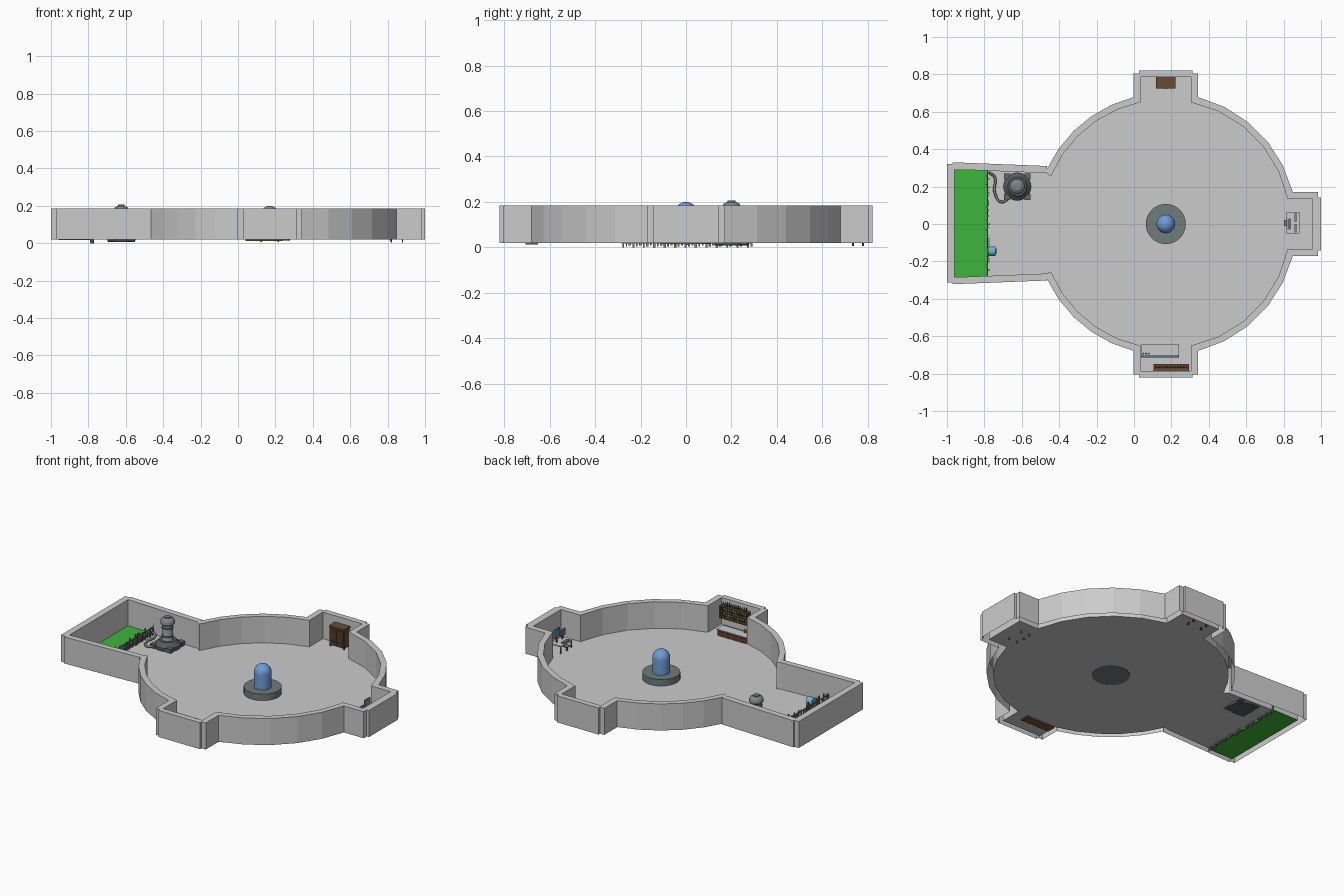
import bpy, bmesh, math, random
from mathutils import Matrix, Vector

if "Cube" in bpy.data.objects:
    bpy.data.objects.remove(bpy.data.objects["Cube"])

random.seed(4)
CX = 0.17            # centre of the round room
Z0, Z1 = 0.02, 0.185 # wall bottom and top


def finish(name, bm, color=None, smooth=False):
    me = bpy.data.meshes.new(name)
    bmesh.ops.recalc_face_normals(bm, faces=bm.faces)
    bm.to_mesh(me)
    bm.free()
    ob = bpy.data.objects.new(name, me)
    bpy.context.collection.objects.link(ob)
    if color:
        mat = bpy.data.materials.new(name + "_paint")
        mat.diffuse_color = (*color, 1)
        mat.use_nodes = True
        mat.node_tree.nodes["Principled BSDF"].inputs["Base Color"].default_value = mat.diffuse_color
        me.materials.append(mat)
    if smooth:
        bpy.context.view_layer.objects.active = ob
        ob.select_set(True)
        bpy.ops.object.shade_smooth_by_angle(angle=math.radians(40))
        ob.select_set(False)
    return ob


def boxes(name, spans, color=None):
    """One mesh of boxes, each (x0, x1, y0, y1, z0, z1)."""
    bm = bmesh.new()
    for x0, x1, y0, y1, z0, z1 in spans:
        m = Matrix.Translation(((x0 + x1) / 2, (y0 + y1) / 2, (z0 + z1) / 2))
        bmesh.ops.create_cube(bm, size=1, matrix=m @ Matrix.Diagonal((x1 - x0, y1 - y0, z1 - z0, 1)))
    return finish(name, bm, color)


def lathe(name, places, profile, n, color=None):
    """Spin a closed (radius, z) profile at every (x, y, z) place."""
    bm = bmesh.new()
    for px, py, pz in places:
        rings = [[bm.verts.new((px + r * math.cos(2 * math.pi * i / n),
                                py + r * math.sin(2 * math.pi * i / n), pz + z))
                  for i in range(n)] for r, z in profile]
        for a, b in zip(rings, rings[1:]):
            for i in range(n):
                j = (i + 1) % n
                bm.faces.new((a[i], a[j], b[j], b[i]))
        bm.faces.new(rings[0][::-1])
        bm.faces.new(rings[-1])
    return finish(name, bm, color, True)


def outline(R, h, depth, half, room, notch):
    """Plan of the round room with three alcoves and the side room."""
    pts = []
    a = math.asin(h / R)
    for k, turn in enumerate((-90, 0, 90)):
        t = math.radians(turn)
        if notch:
            loc = [(depth, -h), (depth, -h + .03), (depth + .015, -h + .03),
                   (depth + .015, h - .03), (depth, h - .03), (depth, h)]
        else:
            loc = [(depth, -h), (depth, h)]
        pts += [(CX + u * math.cos(t) - v * math.sin(t), u * math.sin(t) + v * math.cos(t)) for u, v in loc]
        end = t + math.pi / 2 - a if k < 2 else math.pi - math.asin(half / R)
        pts += [(CX + R * math.cos(q), R * math.sin(q))
                for q in (t + a + (end - t - a) * i / 5 for i in range(6))]
    pts += room
    s = math.pi + math.asin(half / R)
    e = 1.5 * math.pi - a
    pts += [(CX + R * math.cos(q), R * math.sin(q)) for q in (s + (e - s) * i / 5 for i in range(6))]
    return pts


def loop(bm, pts, z):
    vs = [bm.verts.new((x, y, z)) for x, y in pts]
    return vs, [bm.edges.new((vs[i - 1], vs[i])) for i in range(len(vs))]


# walls: top rim with inner and outer faces
outer = outline(.70, .172, .805, .295,
                [(-.465, .31), (-.97, .33), (-.97, .32), (-1, .32),
                 (-1, -.312), (-.97, -.312), (-.97, -.322), (-.465, -.302)], True)
outer = [(x + (.01 if x > .97 else 0), y) for x, y in outer]
inner = outline(.665, .135, .785, .255,
                [(-.47, .272), (-.96, .292), (-.96, -.285), (-.47, -.265)], False)
bm = bmesh.new()
edges = loop(bm, outer, Z1)[1] + loop(bm, inner, Z1)[1]
bmesh.ops.triangle_fill(bm, use_beauty=True, edges=edges)
ext = bmesh.ops.extrude_edge_only(bm, edges=edges)
for v in (g for g in ext["geom"] if isinstance(g, bmesh.types.BMVert)):
    v.co.z = Z0
finish("walls", bm)

# floor
bm = bmesh.new()
bmesh.ops.triangle_fill(bm, use_beauty=True, edges=loop(bm, inner, Z0)[1])
finish("floor", bm)

# grass patch
boxes("grass", [(-.96, -.785, -.283, .29, .017, .023)], (.05, .46, .045))

# central plinth and domed glass column
lathe("plinth", [(CX, 0, 0)], [(.107, .016), (.107, .06)], 32, (.16, .2, .2))
dome = [(.05 * math.cos(a), .15 + .05 * math.sin(a)) for a in (math.radians(11 * i) for i in range(9))]
lathe("domed_column", [(CX, 0, 0)], [(.05, .06)] + dome, 32, (.16, .33, .68))

# uneven fence: pickets and rails
pickets = []
for i in range(38):
    y = -.277 + .565 * i / 37
    x = -.782 + random.uniform(-.006, .008)
    w = random.uniform(.003, .006)
    pickets.append((x - .003, x + .003, y - w, y + w, .004 * (i % 3), random.uniform(.06, .09)))
boxes("fence_pickets", pickets, (.2, .2, .2))
boxes("fence_rails", [(-.785, -.78, -.28, .288, z, z + .006) for z in (.035, .06)], (.15, .15, .15))

# blue arched hutch beside the fence
bm = bmesh.new()
arch = [(-.17, .02), (-.12, .02)] + [(-.145 + .025 * math.cos(a), .07 + .025 * math.sin(a))
                                     for a in (math.pi * i / 8 for i in range(9))]
face = bm.faces.new([bm.verts.new((-.78, y, z)) for y, z in arch])
ext = bmesh.ops.extrude_face_region(bm, geom=[face])
for v in (g for g in ext["geom"] if isinstance(g, bmesh.types.BMVert)):
    v.co.x += .04
finish("hutch", bm, (.18, .45, .62))
boxes("hutch_door", [(-.741, -.736, -.16, -.13, .022, .06)], (.08, .12, .15))

# boiler: base, feet, column, bands and cap
bx, by = -.624, .2
lathe("boiler_base", [(bx, by, 0)],
      [(.07, .008), (.075, .015), (.075, .04), (.06, .05), (.05, .065)], 24, (.09, .11, .12))
d = .055
boxes("boiler_feet", [(bx + i * d - .016, bx + i * d + .016, by + j * d - .016, by + j * d + .016, .012, .045)
                      for i in (-1, 1) for j in (-1, 1)], (.12, .14, .15))
lathe("boiler_column", [(bx, by, 0)], [(.034, .06), (.03, .075), (.03, .16)], 24, (.32, .35, .37))
lathe("boiler_bands", [(bx, by, z) for z in (.085, .135)], [(.034, 0), (.034, .008)], 24, (.1, .12, .13))
lathe("boiler_cap", [(bx, by, 0)],
      [(.03, .155), (.041, .165), (.041, .18), (.034, .193), (.018, .2), (.018, .206)], 24, (.2, .24, .26))

# hose from the boiler to the fence
cu = bpy.data.curves.new("hose", "CURVE")
cu.dimensions = "3D"
cu.bevel_depth = .007
cu.bevel_resolution = 2
sp = cu.splines.new("BEZIER")
path = [(-.775, .275, .04), (-.745, .25, .03), (-.745, .17, .028), (-.71, .118, .028), (-.66, .15, .035)]
sp.bezier_points.add(len(path) - 1)
for p, co in zip(sp.bezier_points, path):
    p.co = co
    p.handle_left_type = p.handle_right_type = "AUTO"
hose = bpy.data.objects.new("hose", cu)
bpy.context.collection.objects.link(hose)
hose_mat = bpy.data.materials.new("hose_paint")
hose_mat.diffuse_color = (.2, .21, .21, 1)
hose_mat.use_nodes = True
hose_mat.node_tree.nodes["Principled BSDF"].inputs["Base Color"].default_value = hose_mat.diffuse_color
cu.materials.append(hose_mat)

# cabinet in the back alcove
wood, dark = (.13, .075, .035), (.08, .045, .02)
boxes("cabinet_body", [(.12, .22, .73, .783, .028, .14), (.117, .223, .725, .785, .14, .147)], wood)
boxes("cabinet_legs", [(x, x + .008, y, y + .008, .006, .028) for x in (.12, .212) for y in (.73, .775)], dark)
boxes("cabinet_doors", [(x, x + .042, .726, .73, z, z + h) for x in (.125, .173)
                        for z, h in ((.035, .02), (.06, .074))], dark)
lathe("cabinet_knobs", [(x, .725, z) for x in (.163, .177) for z in (.045, .095)],
      [(.003, -.003), (.003, .003)], 8, (.6, .42, .1))

# desk with screens in the right alcove
boxes("desk_top", [(.815, .885, -.05, .065, .062, .07)], (.6, .6, .62))
boxes("desk_legs", [(x, x + .006, y, y + .006, .004, .062) for x in (.818, .876) for y in (-.047, .056)], (.2, .2, .2))
boxes("screens", [(.86, .868, -.045, .0, .09, .13), (.86, .868, .01, .06, .1, .155)], (.25, .27, .3))
boxes("screen_glass", [(.857, .86, -.041, -.004, .094, .126), (.857, .86, .014, .056, .104, .151)], (.1, .3, .42))
boxes("screen_stands", [(.862, .868, y, y + .008, .07, .1) for y in (-.026, .031)], (.1, .1, .1))
boxes("keyboard", [(.82, .84, -.03, .03, .07, .074)], (.15, .15, .16))
boxes("stool", [(.803, .83, -.012, .022, .045, .05), (.812, .82, 0, .01, .01, .045)], (.2, .2, .22))

# bar counter in the front alcove
boxes("counter_body", [(.04, .238, -.705, -.65, .012, .055)], (.2, .085, .035))
boxes("counter_panels", [(.048 + .048 * i, .088 + .048 * i, -.65, -.647, .02, .048) for i in range(4)], (.12, .05, .02))
boxes("counter_top", [(.037, .241, -.7, -.643, .055, .061)], (.75, .77, .74))
boxes("counter_trim", [(.037, .241, -.713, -.7, .052, .06)], (.08, .22, .22))
lathe("counter_taps", [(.05 + .015 * i, -.693, .06) for i in range(3)], [(.004, 0), (.004, .02), (.002, .026)], 8, (.5, .25, .05))

# wall shelves with bottles
boxes("shelves", [(.105, .295, -.785, -.748, z, z + .005) for z in (.075, .11, .145)], (.13, .075, .035))
boxes("shelf_sides", [(x, x + .005, -.785, -.75, .075, .15) for x in (.105, .29)], (.1, .055, .025))
tints = {"amber": (.5, .2, .03), "green": (.05, .22, .1), "black": (.04, .04, .05)}
for k, (tint, color) in enumerate(tints.items()):
    spots = [(.12 + .0145 * i, -.765, z + .005) for s, z in enumerate((.075, .11, .145))
             for i in range(12) if (i * 2 + s + i // 3) % 3 == k]
    lathe(tint + "_bottles", spots, [(.0045, 0), (.0045, .014), (.002, .019), (.002, .025)], 8, color)
